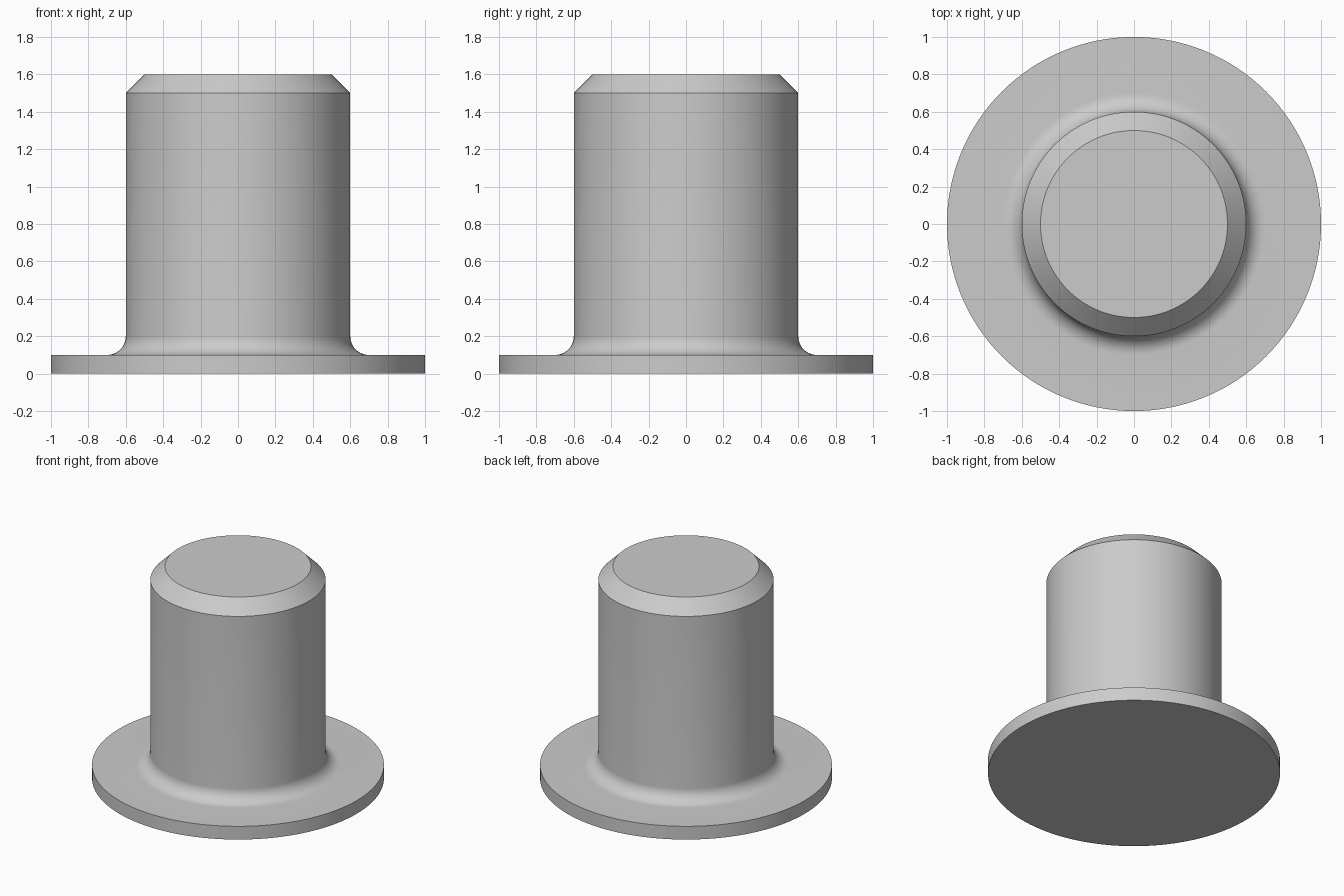
import bpy, bmesh, math

if "Cube" in bpy.data.objects:
    bpy.data.objects.remove(bpy.data.objects["Cube"])

SEGMENTS = 128


def lathe(name, profile, material):
    """Revolve an (radius, z) profile around z and cap both ends."""
    bm = bmesh.new()
    rings = []
    for r, z in profile:
        rings.append([bm.verts.new((r * math.cos(2 * math.pi * i / SEGMENTS),
                                    r * math.sin(2 * math.pi * i / SEGMENTS), z))
                      for i in range(SEGMENTS)])
    for low, high in zip(rings, rings[1:]):
        for i in range(SEGMENTS):
            j = (i + 1) % SEGMENTS
            bm.faces.new((low[i], low[j], high[j], high[i]))
    bm.faces.new(rings[0][::-1])
    bm.faces.new(rings[-1])
    mesh = bpy.data.meshes.new(name)
    bm.to_mesh(mesh)
    bm.free()
    mesh.materials.append(material)
    obj = bpy.data.objects.new(name, mesh)
    bpy.context.collection.objects.link(obj)
    bpy.context.view_layer.objects.active = obj
    obj.select_set(True)
    bpy.ops.object.shade_smooth_by_angle(angle=math.radians(30))
    return obj


grey = bpy.data.materials.new("plain grey")
grey.diffuse_color = (0.6, 0.6, 0.6, 1)
grey.use_nodes = True
grey.node_tree.nodes["Principled BSDF"].inputs["Base Color"].default_value = grey.diffuse_color

# Concave fillet joining the flange to the shaft
FILLET = 0.1
fillet = [(0.7 - FILLET * math.sin(a), 0.2 - FILLET * math.cos(a))
          for a in (math.pi / 2 * k / 12 for k in range(13))]

# Flange, fillet, shaft and chamfered top in one turned profile
profile = [(1.0, 0.0), (1.0, 0.1)] + fillet + [(0.6, 1.5), (0.5, 1.6)]
lathe("flanged_pin", profile, grey)
